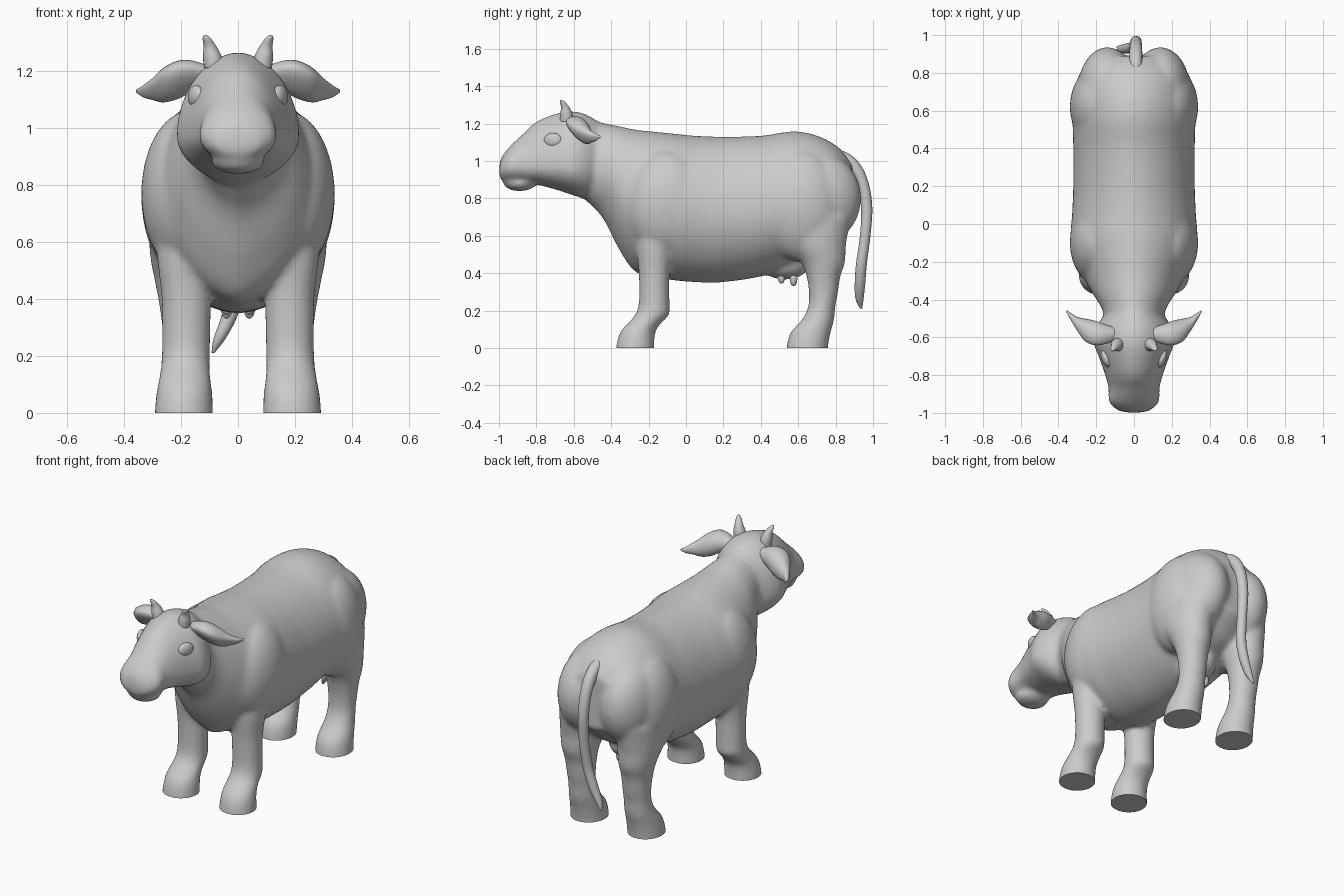
import bpy, bmesh, math
from mathutils import Vector, Matrix

if "Cube" in bpy.data.objects:
    bpy.data.objects.remove(bpy.data.objects["Cube"])


def smooth_path(rows, steps=5):
    """Catmull-Rom interpolation of rows of numbers."""
    v = [Vector(r) for r in rows]
    out = []
    for i in range(len(v) - 1):
        a, b, c, d = v[max(i - 1, 0)], v[i], v[i + 1], v[min(i + 2, len(v) - 1)]
        for k in range(steps):
            t = k / steps
            out.append(0.5 * (2 * b + (c - a) * t + (2 * a - 5 * b + 4 * c - d) * t * t
                              + (3 * b - a - 3 * c + d) * t ** 3))
    return out + [v[-1]]


def loft(bm, rows, ring, n=32):
    """Skin closed rings; ring(row, cos, sin) gives one point."""
    loops = []
    for r in smooth_path(rows):
        angles = [2 * math.pi * k / n for k in range(n)]
        loops.append([bm.verts.new(ring(r, math.cos(a), math.sin(a))) for a in angles])
    for p, q in zip(loops, loops[1:]):
        for k in range(n):
            bm.faces.new((p[k], p[(k + 1) % n], q[(k + 1) % n], q[k]))
    bm.faces.new(loops[0])
    bm.faces.new(loops[-1])


def ball(bm, loc, size, turn=0):
    m = Matrix.Translation(loc) @ Matrix.Rotation(turn, 4, 'Z') @ Matrix.Diagonal((*size, 1))
    bmesh.ops.create_uvsphere(bm, u_segments=32, v_segments=20, radius=1, matrix=m)


def finish(bm, name):
    bmesh.ops.recalc_face_normals(bm, faces=bm.faces)
    me = bpy.data.meshes.new(name)
    bm.to_mesh(me)
    bm.free()
    for p in me.polygons:
        p.use_smooth = True
    ob = bpy.data.objects.new(name, me)
    bpy.context.collection.objects.link(ob)
    return ob


def egg(r, c, s):
    # row: y, top, bottom, half width, height of the widest point
    half = r[1] - r[4] if s > 0 else r[4] - r[2]
    # the brisket narrows towards the bottom
    p = 1.35 if s < 0 and -.5 < r[0] < -.1 else 1.1
    return (r[3] * math.copysign(abs(c) ** p, c), r[0], r[4] + half * s)


bm = bmesh.new()
# torso and neck
loft(bm, [(-.57, 1.232, .82, .14, 1.0), (-.45, 1.205, .70, .17, .95), (-.36, 1.187, .53, .225, .85),
          (-.27, 1.168, .405, .27, .78), (-.15, 1.155, .375, .31, .76), (-.05, 1.145, .36, .335, .75),
          (.05, 1.135, .352, .328, .74), (.2, 1.13, .352, .322, .72), (.4, 1.135, .382, .322, .73),
          (.55, 1.157, .43, .325, .76), (.65, 1.15, .48, .32, .77), (.75, 1.115, .53, .30, .79),
          (.83, 1.06, .60, .25, .81), (.89, .98, .66, .18, .82)], egg, 48)
# head and muzzle
loft(bm, [(-.998, .975, .915, .045, .945), (-.985, 1.022, .897, .09, .95), (-.94, 1.08, .88, .134, .97),
          (-.87, 1.147, .878, .135, .97), (-.8, 1.21, .873, .153, .97), (-.7, 1.252, .848, .188, .97),
          (-.62, 1.266, .822, .216, .97), (-.54, 1.252, .80, .197, .97),
          (-.46, 1.207, .82, .14, .98)], egg, 48)
# chin
ball(bm, (0, -.89, .883), (.095, .088, .045))
# udder
ball(bm, (0, .53, .465), (.11, .14, .1))
for s in (1, -1):
    # rump lobes, haunch and shoulder
    ball(bm, (s * .14, .7, .8), (.16, .237, .25))
    ball(bm, (s * .17, .62, .76), (.17, .23, .3))
    ball(bm, (s * .17, -.1, .77), (.17, .235, .29))

    # legs, row: z, centre x, centre y, radius x, radius y
    def leg_ring(r, c, sn):
        return (s * (r[1] + r[3] * c), r[2] + r[4] * sn, r[0])
    loft(bm, [(-.05, .19, -.272, .103, .103), (.0, .19, -.272, .103, .103), (.08, .188, -.26, .097, .095),
              (.13, .186, -.225, .09, .089), (.18, .184, -.18, .086, .091), (.25, .182, -.17, .085, .082),
              (.4, .181, -.17, .088, .083), (.55, .185, -.165, .1, .1), (.75, .18, -.14, .12, .12)], leg_ring)
    loft(bm, [(-.05, .19, .648, .103, .111), (.0, .19, .648, .103, .111), (.08, .188, .665, .097, .108),
              (.15, .186, .705, .085, .087), (.22, .185, .726, .079, .073), (.3, .186, .735, .081, .079),
              (.38, .188, .735, .089, .09), (.46, .19, .733, .102, .118), (.56, .19, .695, .12, .162),
              (.7, .18, .665, .135, .22)], leg_ring)
raw = finish(bm, "body_source")

# fuse everything into one soft skin, then cut the hoof soles flat
mod = raw.modifiers.new("fuse", 'REMESH')
mod.mode = 'VOXEL'
mod.voxel_size = .013
mod = raw.modifiers.new("soften", 'SMOOTH')
mod.factor = .5
mod.iterations = 12
bpy.context.view_layer.update()
skin = raw.evaluated_get(bpy.context.evaluated_depsgraph_get()).to_mesh()
bm = bmesh.new()
bm.from_mesh(skin)
bpy.data.objects.remove(raw)
cut = bmesh.ops.bisect_plane(bm, geom=bm.verts[:] + bm.edges[:] + bm.faces[:],
                             plane_co=(0, 0, 0), plane_no=(0, 0, 1), clear_inner=True)
edges = [e for e in cut['geom_cut'] if isinstance(e, bmesh.types.BMEdge)]
bmesh.ops.holes_fill(bm, edges=edges)
body = finish(bm, "cow_body")
bpy.context.view_layer.objects.active = body
body.select_set(True)
bpy.ops.object.shade_smooth_by_angle(angle=math.radians(45))

for s, side in ((1, "left"), (-1, "right")):
    # eye
    bm = bmesh.new()
    ball(bm, (s * .147, -.712, 1.11), (.024, .05, .04), -s * .38)
    finish(bm, "eye_" + side)

    # horn, row: z, centre x, centre y, radius
    bm = bmesh.new()
    loft(bm, [(1.21, .083, -.638, .036), (1.25, .09, -.64, .033), (1.285, .098, -.645, .023),
              (1.315, .11, -.66, .014), (1.327, .115, -.668, .004)],
         lambda r, c, sn: (s * (r[1] + r[3] * c), r[2] + r[3] * sn, r[0]), 20)
    finish(bm, "horn_" + side)

    # ear, row: x, centre y, centre z, half length, half thickness; flatter at the front
    def ear_ring(r, c, sn):
        u, v = r[3] * c, r[4] * sn
        if sn < 0:
            v *= .6
        v -= .1 * r[4] * c * c
        return (s * r[0], r[1] - .68 * u + .73 * v, r[2] + .73 * u + .68 * v)
    bm = bmesh.new()
    loft(bm, [(.09, -.585, 1.18, .035, .035), (.16, -.585, 1.18, .062, .055), (.21, -.578, 1.168, .078, .062),
              (.26, -.562, 1.15, .072, .055), (.3, -.53, 1.136, .045, .035), (.335, -.49, 1.128, .022, .02),
              (.358, -.462, 1.13, .005, .006)], ear_ring, 28)
    finish(bm, "ear_" + side)

    # teats
    bm = bmesh.new()
    for y, z in ((.51, .38), (.575, .367)):
        ball(bm, (s * .04, y, z), (.02, .02, .036))
    finish(bm, "teats_" + side)

# tail, row: centre x, y, z, radius; rings stay square to the side-view path
path = [(.01, .78, 1.03, .03), (.01, .84, 1.018, .033), (.01, .9, .968, .034), (.01, .945, .88, .032),
        (.01, .966, .75, .03), (.01, .958, .6, .028), (.0, .938, .45, .029), (-.03, .93, .34, .028),
        (-.065, .928, .26, .021), (-.088, .937, .21, .005)]


def tail_ring(r, c, s):
    slope = max(0, min(1, (1.03 - r[2]) / .13))
    a = math.radians(20 + 70 * slope)
    return (r[0] + r[3] * c, r[1] + r[3] * s * math.sin(a), r[2] + r[3] * s * math.cos(a))


bm = bmesh.new()
loft(bm, path, tail_ring, 20)
finish(bm, "tail")
